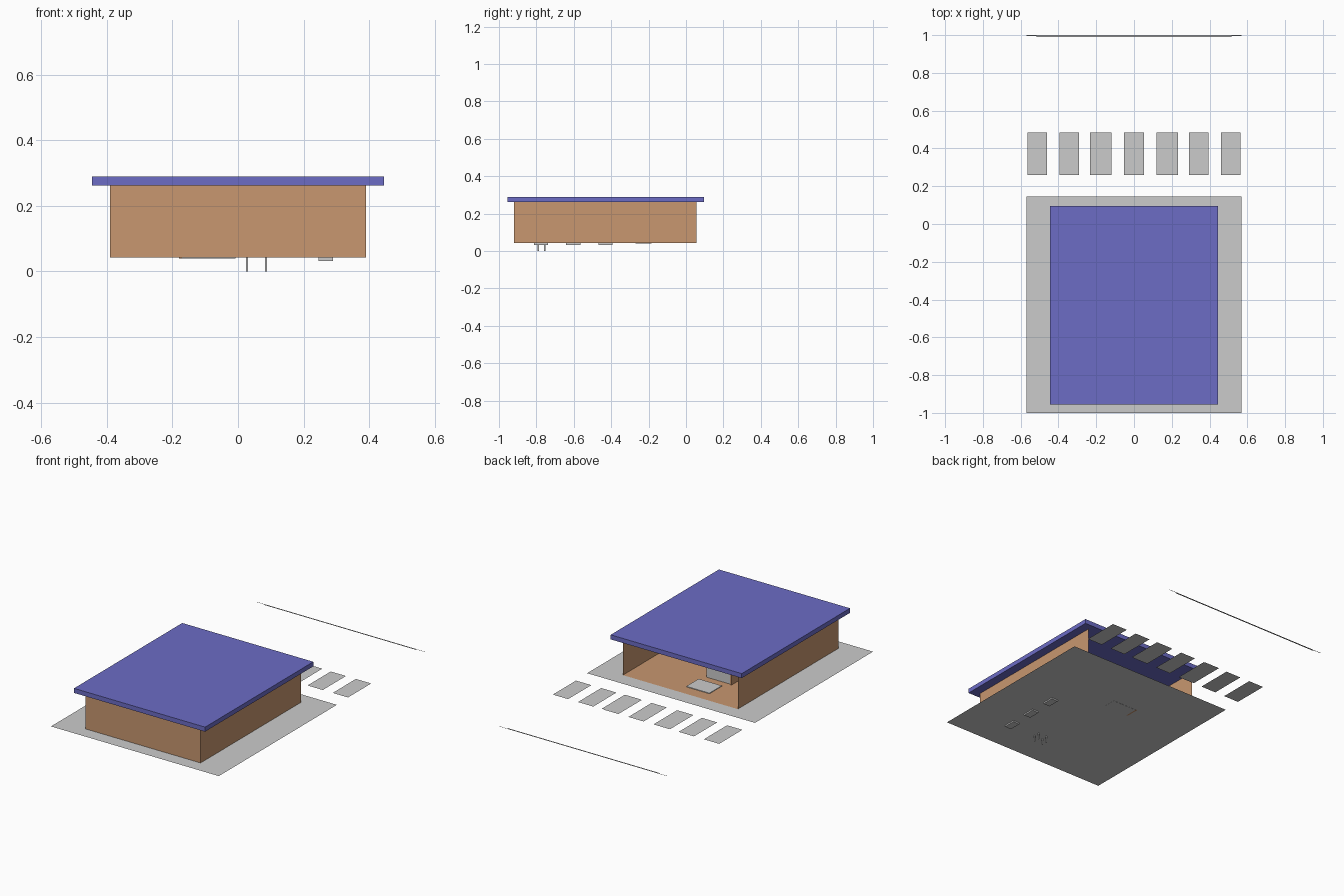
import bpy
import bmesh

if "Cube" in bpy.data.objects:
    bpy.data.objects.remove(bpy.data.objects["Cube"])


def material(name, rgb):
    m = bpy.data.materials.new(name)
    m.diffuse_color = (*rgb, 1)
    m.use_nodes = True
    m.node_tree.nodes["Principled BSDF"].inputs["Base Color"].default_value = m.diffuse_color
    return m


WOOD = material("wood", (0.58, 0.31, 0.16))
BLUE = material("roof_blue", (0.15, 0.15, 0.56))


def add(name, bm, mat=None):
    me = bpy.data.meshes.new(name)
    bm.to_mesh(me)
    bm.free()
    ob = bpy.data.objects.new(name, me)
    bpy.context.collection.objects.link(ob)
    if mat:
        me.materials.append(mat)
    return ob


def cuboid(x0, x1, y0, y1, z0, z1):
    bm = bmesh.new()
    bmesh.ops.create_cube(bm, size=1)
    for v in bm.verts:
        v.co.x = x1 if v.co.x > 0 else x0
        v.co.y = y1 if v.co.y > 0 else y0
        v.co.z = z1 if v.co.z > 0 else z0
    return bm


def box(name, *dims, mat=None):
    return add(name, cuboid(*dims), mat)


def sheet(name, x0, x1, y0, y1, z, mat=None):
    bm = bmesh.new()
    bm.faces.new([bm.verts.new(p) for p in
                  ((x0, y0, z), (x1, y0, z), (x1, y1, z), (x0, y1, z))])
    return add(name, bm, mat)


# Pavement and the road's far edge
sheet("pavement", -0.57, 0.57, -1.0, 0.145, 0.04)
sheet("road_far_line", -0.57, 0.57, 0.996, 1.0, 0.04)
sheet("road_far_line_inner", -0.515, 0.515, 0.99, 0.996, 0.04)

# Crossing stripes, two of them doubled
for i in range(7):
    x = (i - 3) * 0.171
    sheet(f"crossing_stripe_{i}", x - 0.052, x + 0.052, 0.26, 0.485, 0.04)
    if i in (2, 4):
        s = -0.01 if i == 2 else 0.01
        x += s
        sheet(f"crossing_stripe_overlay_{i}", x - 0.052, x + 0.052, 0.26, 0.485, 0.042)

# Building shell: floor and three walls, open at the back and under the roof
shell = cuboid(-0.39, 0.39, -0.92, 0.055, 0.042, 0.262)
shell.normal_update()
bmesh.ops.delete(shell, geom=[f for f in shell.faces
                              if f.normal.y > 0.9 or f.normal.z > 0.9],
                 context='FACES')
add("walls_and_floor", shell, WOOD)
box("roof", -0.445, 0.445, -0.955, 0.095, 0.262, 0.29, mat=BLUE)

# Entrance mat and reception desk
box("entrance_mat", -0.145, 0.012, -0.14, -0.02, 0.042, 0.046)
box("desk_pedestal", -0.17, -0.007, -0.27, -0.19, 0.039, 0.107)
box("desk_top", -0.18, 0.13, -0.275, -0.185, 0.107, 0.117)
box("desk_end_panel", -0.18, -0.17, -0.27, -0.185, 0.039, 0.107, mat=WOOD)

# Three low cabinets along the right wall
for i, y in enumerate((-0.775, -0.603, -0.43)):
    box(f"cabinet_{i}", 0.245, 0.29, y - 0.038, y + 0.038, 0.032, 0.10)

# Chair whose legs pass through the floor
for i, x in enumerate((0.027, 0.085)):
    for j, y in enumerate((-0.79, -0.755)):
        box(f"chair_leg_{i}{j}", x - 0.003, x + 0.003, y - 0.003, y + 0.003, 0.0, 0.085)
box("chair_seat", 0.022, 0.09, -0.797, -0.748, 0.085, 0.092)
box("chair_back", 0.022, 0.09, -0.797, -0.79, 0.092, 0.14)
